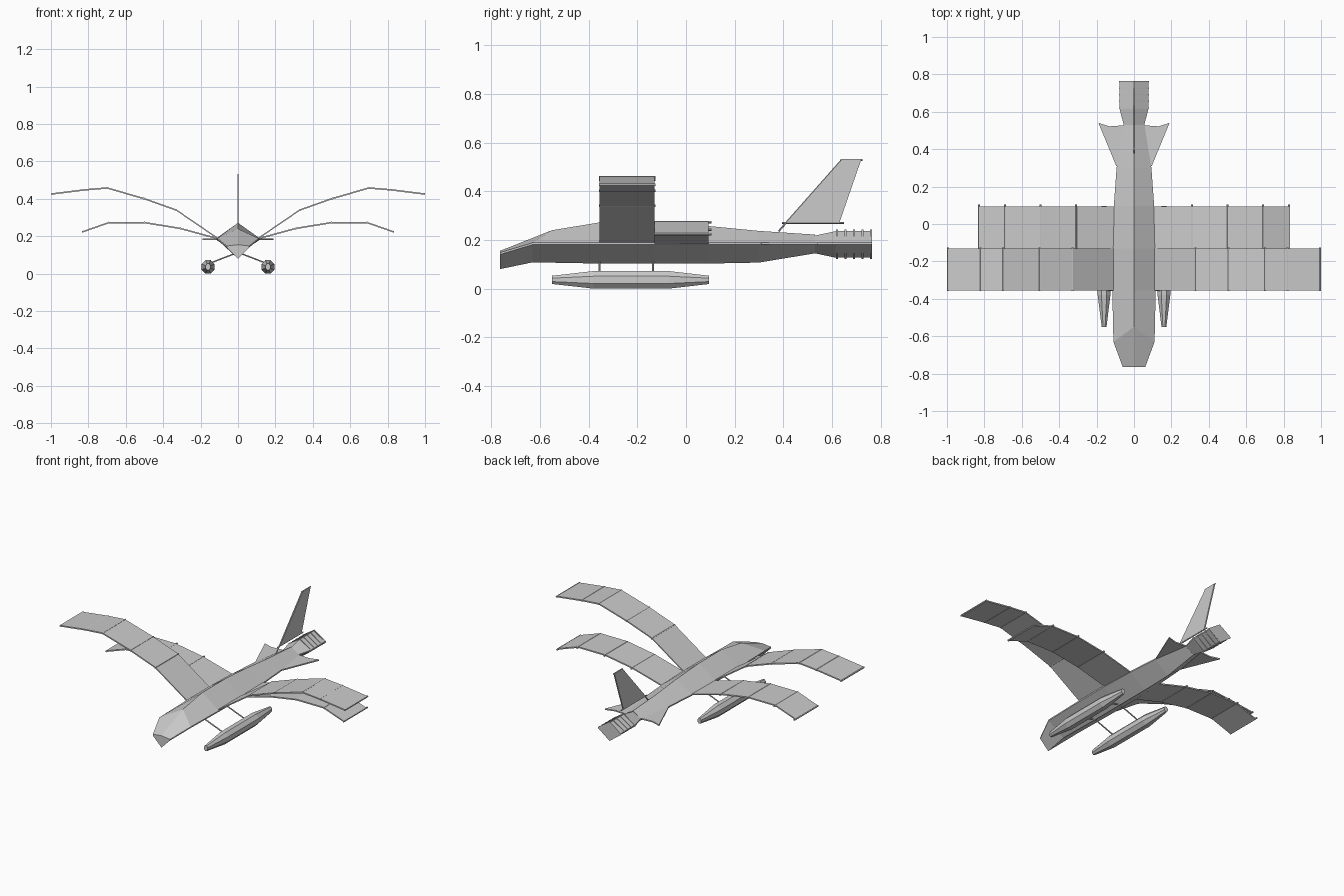
import bpy, bmesh, math
from mathutils import Vector

if "Cube" in bpy.data.objects:
    bpy.data.objects.remove(bpy.data.objects["Cube"])


def make(name, verts, faces):
    me = bpy.data.meshes.new(name)
    bm = bmesh.new()
    vs = [bm.verts.new(v) for v in verts]
    for f in faces:
        bm.faces.new([vs[i] for i in f])
    bmesh.ops.recalc_face_normals(bm, faces=bm.faces)
    bm.to_mesh(me)
    bm.free()
    ob = bpy.data.objects.new(name, me)
    bpy.context.collection.objects.link(ob)
    return ob


def loft(name, rings):
    """Skin closed rings of equal size and cap both ends."""
    n = len(rings[0])
    faces = [(r * n + i, r * n + (i + 1) % n, (r + 1) * n + (i + 1) % n, (r + 1) * n + i)
             for r in range(len(rings) - 1) for i in range(n)]
    faces += [tuple(range(n)), tuple(range((len(rings) - 1) * n, len(rings) * n))]
    return make(name, [v for r in rings for v in r], faces)


def diamond(y, w, zt, zm, zb, yt=None, belt=0.008):
    """Diamond section with a narrow vertical belt at the sides."""
    yt = y if yt is None else yt
    return [(0, yt, zt), (w, y, zm + belt), (w, y, zm), (0, y, zb), (-w, y, zm), (-w, y, zm + belt)]


def rod(name, a, b, r=0.004, n=6):
    a, b = Vector(a), Vector(b)
    d = (b - a).normalized()
    u = d.orthogonal().normalized()
    v = d.cross(u)
    ring = lambda c: [c + r * (math.cos(t) * u + math.sin(t) * v)
                      for t in (2 * math.pi * i / n for i in range(n))]
    return loft(name, [ring(a), ring(b)])


# Fuselage: raked nose, long diamond body
loft("fuselage", [
    diamond(-0.765, 0.06, 0.155, 0.140, 0.080),
    diamond(-0.63, 0.11, 0.240, 0.181, 0.108, yt=-0.55),
    diamond(-0.355, 0.116, 0.272, 0.181, 0.103),
    diamond(-0.13, 0.116, 0.272, 0.181, 0.103),
    diamond(0.095, 0.108, 0.257, 0.181, 0.103),
    diamond(0.30, 0.093, 0.237, 0.181, 0.107),
    diamond(0.53, 0.056, 0.222, 0.181, 0.145)])

# Flared tail nozzle with ribs
loft("tail_nozzle", [
    diamond(0.53, 0.055, 0.218, 0.181, 0.145),
    diamond(0.615, 0.077, 0.236, 0.181, 0.127),
    diamond(0.765, 0.077, 0.236, 0.181, 0.127)])
for i in range(5):
    y = 0.62 + i * 0.035
    loft("nozzle_rib", [diamond(y - 0.003, 0.08, 0.242, 0.181, 0.121),
                        diamond(y + 0.004, 0.08, 0.242, 0.181, 0.121)])


# Arched wings: bent strip with a rib under each fold
def wing(name, profile, y0, y1, back):
    t = 0.004
    for s in (-1, 1):
        rings = [[(s * x, y0, z - t), (s * x, y1, z - t), (s * x, y1, z + t), (s * x, y0, z + t)]
                 for x, z in profile]
        loft(name, rings)
        for x, z in profile[1:]:
            rod(name + "_rib", (s * x, y0 - 0.002, z), (s * x, y1 + back, z), 0.0055)


wing("front_wing", [(0.10, 0.183), (0.33, 0.34), (0.505, 0.402), (0.70, 0.458),
                    (0.82, 0.448), (0.995, 0.426)], -0.355, -0.13, 0.004)
wing("rear_wing", [(0.10, 0.185), (0.31, 0.242), (0.50, 0.273), (0.69, 0.273),
                   (0.83, 0.224)], -0.13, 0.093, 0.012)

# Tail fin and its edge rods
fin = [(0.41, 0.27), (0.64, 0.53), (0.72, 0.53), (0.63, 0.27)]
loft("tail_fin", [[(x, y, z) for y, z in fin] for x in (-0.004, 0.004)])
rod("fin_base_rod", (0, 0.395, 0.27), (0, 0.65, 0.27))
rod("fin_tip_rod", (0, 0.635, 0.529), (0, 0.725, 0.529))
rod("fin_leading_rod", (0, 0.38, 0.235), (0, 0.64, 0.529))

# Horizontal tail blades
blade = [(0.07, 0.30), (0.095, 0.31), (0.19, 0.54), (0.13, 0.522), (0.05, 0.528)]
for s in (-1, 1):
    loft("tail_blade", [[(s * x, y, z) for x, y in blade] for z in (0.181, 0.189)])

# Eight-sided floats on struts
for s in (-1, 1):
    rings = []
    for y, w, h in ((-0.55, 0.013, 0.013), (-0.38, 0.034, 0.032),
                    (-0.07, 0.034, 0.032), (0.095, 0.013, 0.013)):
        k = 1 / math.cos(math.pi / 8)
        rings.append([(s * 0.16 + w * k * math.cos(a), y, 0.036 + (h + 0.004) * k * math.sin(a))
                      for a in (math.pi / 8 + i * math.pi / 4 for i in range(8))])
    loft("float", rings)
    for y in (-0.355, -0.135):
        rod("float_strut", (s * 0.15, y, 0.056), (s * 0.01, y, 0.11))
